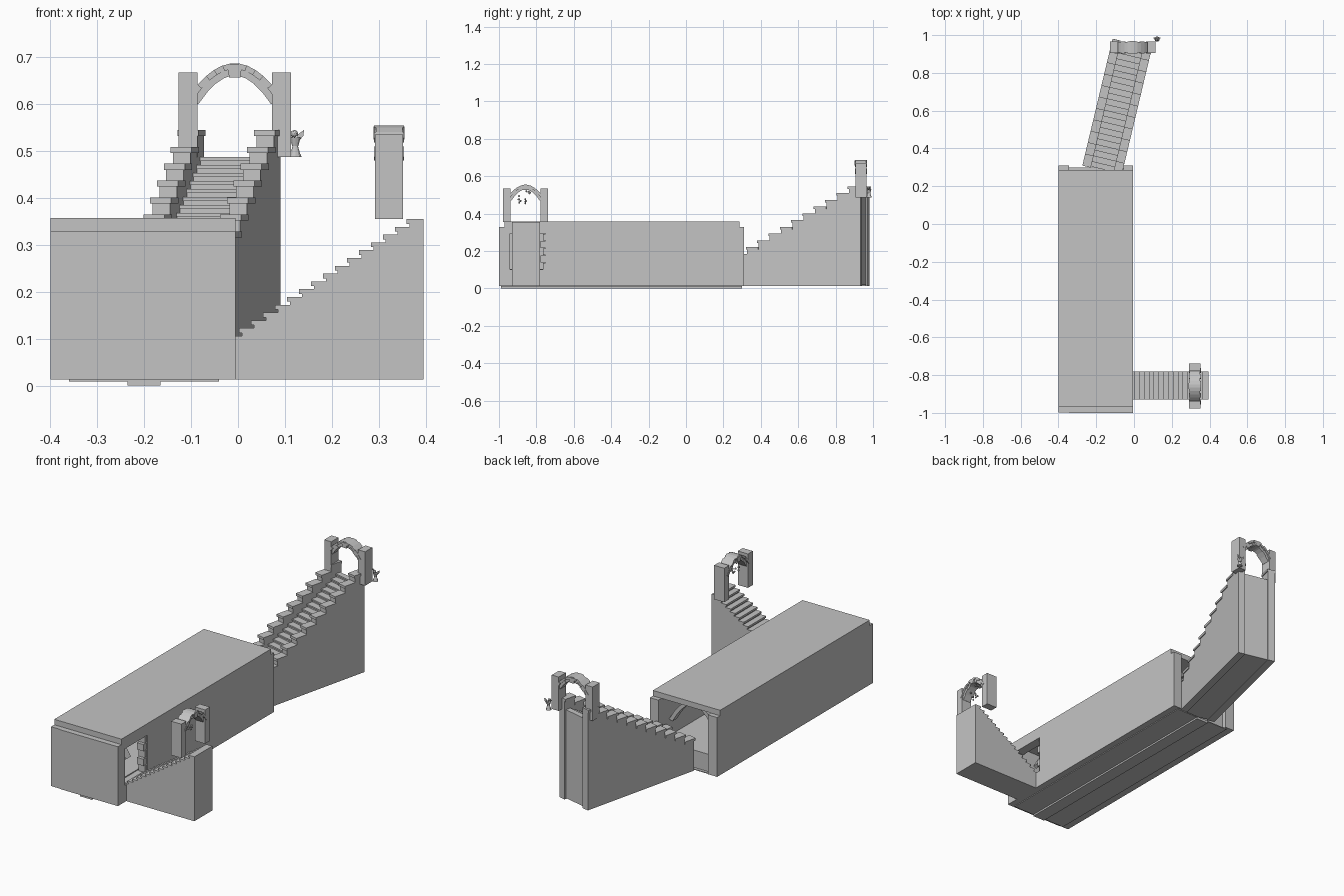
import bpy, bmesh, math, random
from mathutils import Matrix, Vector

cube = bpy.data.objects.get("Cube")
if cube:
    bpy.data.objects.remove(cube, do_unlink=True)

GREY = 0.55
stone = bpy.data.materials.new("grey_stone")
stone.use_nodes = True
stone.diffuse_color = (GREY, GREY, GREY, 1)
stone.node_tree.nodes["Principled BSDF"].inputs["Base Color"].default_value = (GREY, GREY, GREY, 1)
I = Matrix.Identity(4)


def finish(name, bm, m=I):
    bmesh.ops.transform(bm, matrix=m, verts=bm.verts)
    bmesh.ops.recalc_face_normals(bm, faces=bm.faces)
    mesh = bpy.data.meshes.new(name)
    bm.to_mesh(mesh)
    bm.free()
    mesh.materials.append(stone)
    ob = bpy.data.objects.new(name, mesh)
    bpy.context.collection.objects.link(ob)
    return ob


def add_prism(bm, pts, a, b):
    """Extrude an (x, z) outline along y from a to b."""
    face = bm.faces.new([bm.verts.new((x, a, z)) for x, z in pts])
    ext = bmesh.ops.extrude_face_region(bm, geom=[face])["geom"]
    new = [v for v in ext if isinstance(v, bmesh.types.BMVert)]
    bmesh.ops.translate(bm, vec=(0, b - a, 0), verts=new)


def add_box(bm, x0, x1, y0, y1, z0, z1):
    add_prism(bm, [(x0, z0), (x1, z0), (x1, z1), (x0, z1)], y0, y1)


def box(name, *size, m=I):
    bm = bmesh.new()
    add_box(bm, *size)
    return finish(name, bm, m)


def prism(name, pts, a, b, m=I):
    bm = bmesh.new()
    add_prism(bm, pts, a, b)
    return finish(name, bm, m)


def arch_band(bm, half, top, drop, thick, count, depth, bump=0.0):
    """Row of wedge stones along a parabola."""
    def at(u, off):
        slope = Vector((1, -2 * drop * u / half ** 2)).normalized()
        return (u - slope.y * off, top - drop * (u / half) ** 2 + slope.x * off)
    for i in range(count):
        u0 = -half + 2 * half * i / count
        u1 = -half + 2 * half * (i + 1) / count
        d = depth + bump * (i % 2)
        add_prism(bm, [at(u0, -thick), at(u1, -thick), at(u1, 0), at(u0, 0)], -d, d)


def gate(prefix, m):
    for side, s in (("left", 1), ("right", -1)):
        bm = bmesh.new()
        add_box(bm, *sorted((s * 0.079, s * 0.12)), -0.03, 0.03, 0, 0.18)
        finish(f"{prefix}_{side}_pillar", bm, m)
    bm = bmesh.new()
    arch_band(bm, 0.114, 0.2, 0.095, 0.012, 13, 0.028, 0.004)
    finish(prefix + "_arch_outer_stones", bm, m)
    bm = bmesh.new()
    arch_band(bm, 0.09, 0.189, 0.068, 0.015, 9, 0.022, 0.003)
    finish(prefix + "_arch_inner_stones", bm, m)
    prism(prefix + "_keystone", [(-0.012, 0.17), (0.012, 0.17), (0.016, 0.197), (-0.016, 0.197)],
          -0.033, 0.033, m)


def stair_outline(start, end, base, first, rise, run, count, nose=0.0, lip=0.01):
    pts = [(end, base), (start, base)]
    for i in range(count):
        x, z = start + i * run, first + i * rise
        if i and nose:
            pts += [(x, z - lip), (x - nose, z - lip), (x - nose, z)]
        else:
            pts += [(x, z)]
        pts += [(x + run if i < count - 1 else end, z)]
    return pts


# Hall shell
BASE, EAVE = 0.013, 0.328
box("hall_right_wall", -0.4, -0.345, -0.997, 0.31, BASE, EAVE)
box("hall_front_wall", -0.345, -0.005, -1, -0.94, BASE, EAVE)
box("hall_left_wall", -0.055, -0.005, -0.75, 0.31, BASE, EAVE)
box("door_lintel", -0.055, -0.005, -0.94, -0.75, 0.295, EAVE)
box("door_sill", -0.055, -0.005, -0.94, -0.75, BASE, 0.1)
box("hall_roof", -0.4, -0.005, -0.97, 0.285, EAVE, 0.357)
box("hall_floor", -0.345, -0.055, -0.94, 0.285, BASE, 0.105)
box("base_plate", -0.36, -0.04, -0.99, 0.3, 0.009, BASE)
box("base_strip", -0.235, -0.165, -0.99, 0.3, 0, BASE)

# Staggered stones on the door edge
bm = bmesh.new()
for i in range(5):
    z = 0.1 + i * 0.039
    add_box(bm, -0.05, -0.012, -0.765 - 0.012 * (i % 2), -0.75, z, z + 0.036)
finish("door_edge_stones", bm)

# Vault ribs inside the hall
for i in range(5):
    bm = bmesh.new()
    arch_band(bm, 0.145, 0.325, 0.13, 0.02, 10, 0.02)
    finish(f"vault_rib_{i + 1}", bm, Matrix.Translation((-0.2, 0.2 - i * 0.26, 0)))

# Side stair with its gate
prism("side_stair", stair_outline(-0.017, 0.395, BASE, 0.106, 0.0166, 0.0255, 16, 0.006), -0.93, -0.78)
gate("side_gate", Matrix.Translation((0.322, -0.858, 0.355)) @ Matrix.Rotation(math.pi / 2, 4, 'Z'))

# Small loose leaves hanging under the side arch
random.seed(4)
bm = bmesh.new()
for i in range(14):
    spot = Vector((0.322 + random.uniform(-0.01, 0.01), random.uniform(-0.9, -0.82),
                   random.uniform(0.44, 0.53)))
    bmesh.ops.create_icosphere(bm, subdivisions=1, radius=0.006, matrix=Matrix.Translation(spot))
finish("hanging_leaves", bm)

# Rear stair, turned slightly; outlines run along its length
rear = Matrix.Translation((-0.168, 0.29, 0)) @ Matrix.Rotation(math.radians(-13.4), 4, 'Z')
along = rear @ Matrix.Rotation(math.pi / 2, 4, 'Z')
LENGTH, STEP, RISE = 0.685, 0.0622, 0.036
prism("rear_stair_steps", stair_outline(0, LENGTH - 0.008, 0.018, 0.13, 0.017, 0.0311, 22, 0.005, 0.008),
      -0.065, 0.065, along)
for side, s in (("left", 1), ("right", -1)):
    a, b = sorted((s * 0.065, s * 0.103))
    wall = stair_outline(0, LENGTH, BASE, 0.175, RISE, STEP, 11)
    prism(f"rear_stair_{side}_parapet", wall, -b, -a, along)
    bm = bmesh.new()
    for i in range(11):
        z = 0.172 + i * RISE
        v = i * STEP
        add_box(bm, a - 0.004, b + 0.004, v - 0.006, min(v + STEP, LENGTH), z, z + 0.013)
    finish(f"rear_stair_{side}_caps", bm, rear)

# Rear gate
gate("rear_gate", Matrix.Translation((-0.007, 0.935, 0.487)))

# Winged figure beside the rear gate
bm = bmesh.new()


def cone(r1, r2, z0, z1):
    bmesh.ops.create_cone(bm, cap_ends=True, segments=10, radius1=r1, radius2=r2, depth=z1 - z0,
                          matrix=Matrix.Translation((0, 0, (z0 + z1) / 2)))


cone(0.014, 0.012, 0, 0.007)
cone(0.011, 0.006, 0.007, 0.024)
cone(0.007, 0.012, 0.024, 0.042)
bmesh.ops.create_icosphere(bm, subdivisions=2, radius=0.008, matrix=Matrix.Translation((-0.002, -0.004, 0.05)))
for s in (-1, 1):
    add_prism(bm, [(s * 0.004, 0.03), (s * 0.017, 0.045), (s * 0.019, 0.058), (s * 0.005, 0.048)], 0.003, 0.009)
finish("winged_figure", bm, Matrix.Translation((0.122, 0.979, 0.487)))
